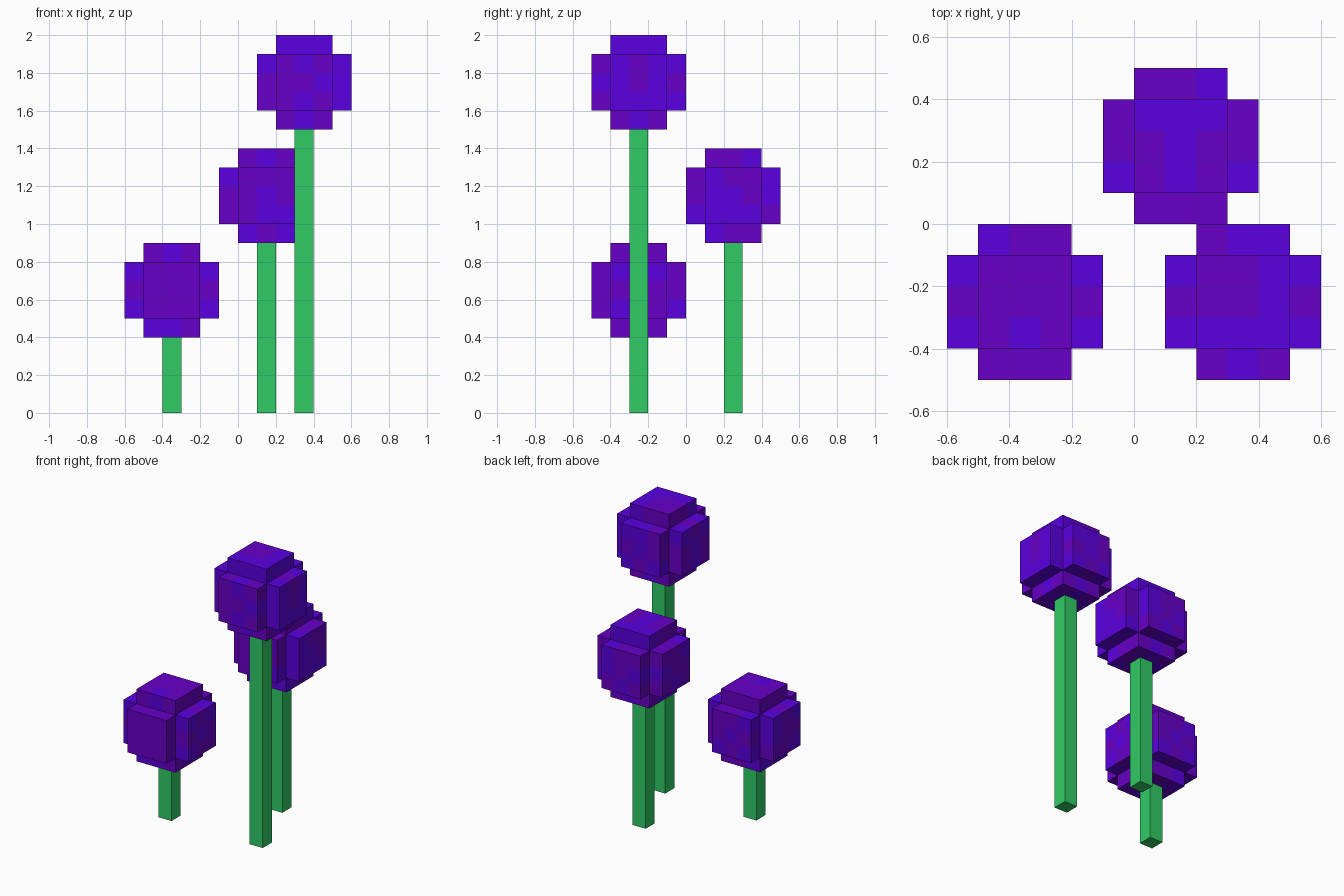
import bpy, bmesh
from mathutils import Vector

if "Cube" in bpy.data.objects:
    bpy.data.objects.remove(bpy.data.objects["Cube"])

U = 0.1  # size of one block


def material(name, rgb):
    m = bpy.data.materials.new(name)
    m.diffuse_color = (*rgb, 1)
    m.use_nodes = True
    m.node_tree.nodes["Principled BSDF"].inputs["Base Color"].default_value = m.diffuse_color
    return m


GREEN = material("stem green", (0.030, 0.600, 0.132))
PLUM = material("plum purple", (0.138, 0.0, 0.580))
VIOLET = material("blue violet", (0.103, 0.0, 0.750))


def finish(name, bm, mats):
    me = bpy.data.meshes.new(name)
    bm.to_mesh(me)
    bm.free()
    for m in mats:
        me.materials.append(m)
    ob = bpy.data.objects.new(name, me)
    bpy.context.collection.objects.link(ob)


def stem(name, x, y, height):
    bm = bmesh.new()
    bmesh.ops.create_cube(bm, size=1)
    bmesh.ops.scale(bm, vec=(U, U, height), verts=bm.verts)
    bmesh.ops.translate(bm, vec=(x, y, height / 2), verts=bm.verts)
    finish(name, bm, [GREEN])


# side name -> (axis, direction)
SIDES = {"left": (0, -2), "right": (0, 2), "front": (1, -2),
         "back": (1, 2), "bottom": (2, -2), "top": (2, 2)}


def head(name, centre, pattern):
    """Block ball: 3x3x3 core with a 3x3 plate on each side.
    Plate colours read row by row (v falling, u rising): p plum, b violet."""
    blocks = {(i, j, k): 0 for i in (-1, 0, 1) for j in (-1, 0, 1) for k in (-1, 0, 1)}
    for side, (axis, d) in SIDES.items():
        u, v = [a for a in range(3) if a != axis]
        for n, c in enumerate(pattern[side].replace(" ", "")):
            cell = [0, 0, 0]
            cell[axis], cell[u], cell[v] = d, n % 3 - 1, 1 - n // 3
            blocks[tuple(cell)] = int(c == "b")
    bm = bmesh.new()
    for cell, colour in blocks.items():
        for axis in range(3):
            for s in (-1, 1):
                n = Vector((0, 0, 0))
                n[axis] = s
                if tuple(int(a + b) for a, b in zip(cell, n)) in blocks:
                    continue  # covered by a neighbour
                e1 = Vector((0, 0, 0))
                e1[(axis + 1) % 3] = 0.5
                e2 = n.cross(e1)
                mid = Vector(cell) + n * 0.5
                corners = (mid - e1 - e2, mid + e1 - e2, mid + e1 + e2, mid - e1 + e2)
                f = bm.faces.new([bm.verts.new(Vector(centre) + p * U) for p in corners])
                f.material_index = colour
    bmesh.ops.remove_doubles(bm, verts=bm.verts, dist=0.001)
    finish(name, bm, [PLUM, VIOLET])


# name, x, y, stem height, block colours of the head
FLOWERS = [
    ("short", -0.35, -0.25, 0.4, dict(
        front="ppp ppp ppp", right="bpb pbp bpp", top="ppp ppp pbp",
        left="bpb ppb bpp", back="bpp pbp bpb", bottom="bpp pbp bbp")),
    ("tall", 0.35, -0.25, 1.5, dict(
        front="pbp ppb pbp", right="bpb bpb bbb", top="ppb ppb bbb",
        left="bpb pbp pbp", back="pbb pbp bpb", bottom="pbp bpb pbp")),
    ("middle", 0.15, 0.25, 0.9, dict(
        front="ppp pbp pbb", right="bpp bbp bbb", top="bbb pbp pbp",
        left="bpp ppb pbp", back="ppb bpb pbp", bottom="pbp bpp bpb")),
]
for name, x, y, h, pattern in FLOWERS:
    stem(name + "_flower_stem", x, y, h)
    head(name + "_flower_head", (x, y, h + 2.5 * U), pattern)
